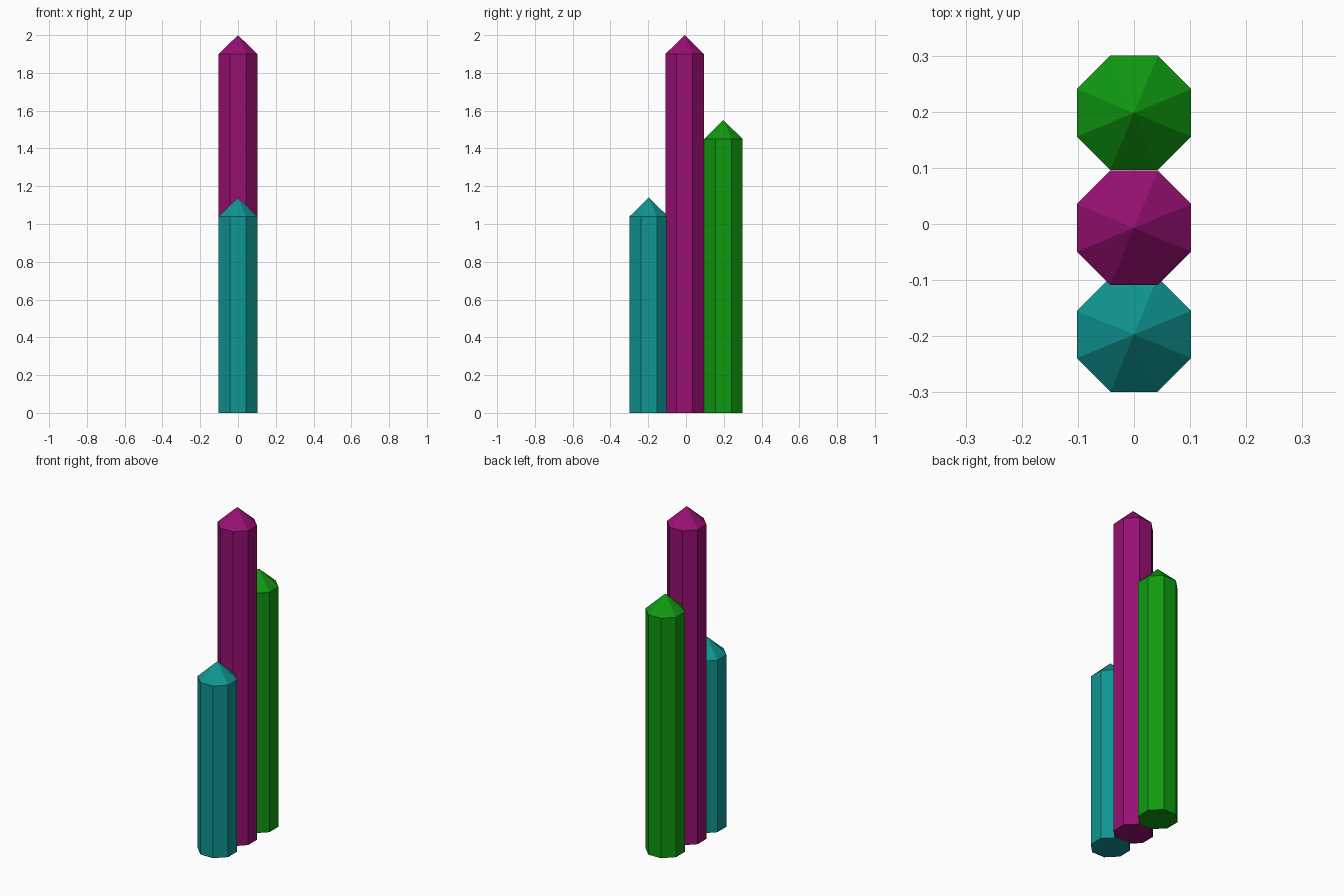
import bpy
import bmesh
import math
from mathutils import Matrix

cube = bpy.data.objects.get("Cube")
if cube:
    bpy.data.objects.remove(cube, do_unlink=True)

SIDES = 8
APOTHEM = 0.102
RADIUS = APOTHEM / math.cos(math.pi / SIDES)
TIP = 0.10


def make_material(name, rgb):
    mat = bpy.data.materials.new(name)
    mat.use_nodes = True
    color = (*rgb, 1.0)
    mat.diffuse_color = color
    mat.node_tree.nodes["Principled BSDF"].inputs["Base Color"].default_value = color
    return mat


def make_pillar(name, y, height, mat):
    """Octagonal column closed by a low pyramid point."""
    bm = bmesh.new()
    shaft = height - TIP
    bmesh.ops.create_cone(
        bm, cap_ends=True, segments=SIDES, radius1=RADIUS, radius2=RADIUS, depth=shaft,
        matrix=Matrix.Translation((0, 0, shaft / 2)) @ Matrix.Rotation(math.pi / SIDES, 4, "Z"))
    # Flat sides must face the axes
    edge_x = max(v.co.x for v in bm.verts)
    if edge_x > APOTHEM + 0.001:
        bmesh.ops.rotate(bm, verts=bm.verts, matrix=Matrix.Rotation(math.pi / SIDES, 3, "Z"))
    # Pointed tip
    top = max(bm.faces, key=lambda f: f.calc_center_median().z)
    tip = bmesh.ops.poke(bm, faces=[top])["verts"][0]
    tip.co.z = height
    mesh = bpy.data.meshes.new(name)
    bm.to_mesh(mesh)
    bm.free()
    mesh.materials.append(mat)
    obj = bpy.data.objects.new(name, mesh)
    obj.location.y = y
    bpy.context.collection.objects.link(obj)
    return obj


# Three pillars in a row, front to back
make_pillar("front_pillar", -0.197, 1.14, make_material("teal", (0.005, 0.305, 0.29)))
make_pillar("middle_pillar", -0.007, 2.0, make_material("magenta", (0.315, 0.005, 0.17)))
make_pillar("back_pillar", 0.198, 1.55, make_material("green", (0.005, 0.32, 0.005)))
